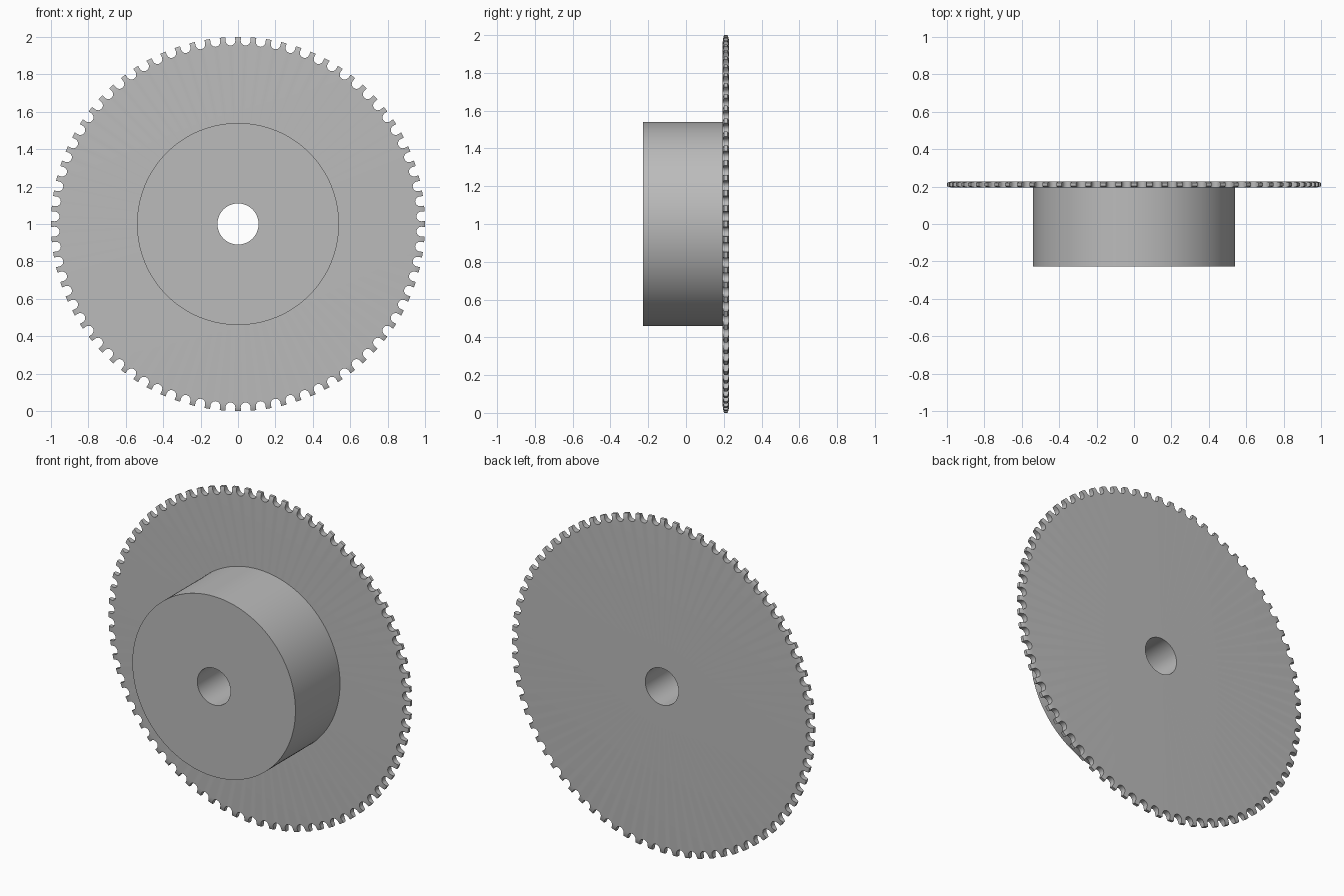
import bpy, bmesh
from math import sin, cos, pi, tau

TEETH = 76
CENTRE_Z = 1.0
BORE, HUB_R = 0.11, 0.54
FRONT, PLATE_FRONT, BACK = -0.228, 0.194, 0.228

if "Cube" in bpy.data.objects:
    bpy.data.objects.remove(bpy.data.objects["Cube"])

steel = bpy.data.materials.new("grey steel")
steel.use_nodes = True
colour = (0.5, 0.5, 0.5, 1)
steel.diffuse_color = colour
bsdf = next(n for n in steel.node_tree.nodes if n.type == 'BSDF_PRINCIPLED')
bsdf.inputs["Base Color"].default_value = colour


def make_object(name, bm):
    bmesh.ops.recalc_face_normals(bm, faces=bm.faces)
    mesh = bpy.data.meshes.new(name)
    bm.to_mesh(mesh)
    bm.free()
    mesh.materials.append(steel)
    obj = bpy.data.objects.new(name, mesh)
    bpy.context.collection.objects.link(obj)
    return obj


def lathe(name, profile, segments):
    """Turn a closed (radius, y) profile around the wheel axis."""
    bm = bmesh.new()
    rings = [[bm.verts.new((r * sin(tau * i / segments), y,
                            CENTRE_Z + r * cos(tau * i / segments)))
              for r, y in profile] for i in range(segments)]
    n = len(profile)
    for i in range(segments):
        a, b = rings[i], rings[(i + 1) % segments]
        for j in range(n):
            k = (j + 1) % n
            bm.faces.new((a[j], a[k], b[k], b[j]))
    return make_object(name, bm)


def notch_cutters(name):
    """One U-shaped prism per gap between teeth."""
    seat_r, seat_centre = 0.026, 0.981
    outline = [(seat_r * cos(a), seat_centre + seat_r * sin(a))
               for a in (pi + pi * s / 12 for s in range(13))]
    outline += [(seat_r, 1.05), (-seat_r, 1.05)]
    bm = bmesh.new()
    for tooth in range(TEETH):
        a = tau * (tooth + 0.5) / TEETH
        ends = [[bm.verts.new((t * cos(a) + r * sin(a), y,
                               CENTRE_Z + r * cos(a) - t * sin(a)))
                 for t, r in outline]
                for y in (PLATE_FRONT - 0.05, BACK + 0.05)]
        bm.faces.new(ends[0])
        bm.faces.new(ends[1][::-1])
        for j in range(len(outline)):
            k = (j + 1) % len(outline)
            bm.faces.new((ends[0][k], ends[0][j], ends[1][j], ends[1][k]))
    return make_object(name, bm)


# Plate with a rounded rim
middle, half = (PLATE_FRONT + BACK) / 2, (BACK - PLATE_FRONT) / 2
rim = [(0.958, 1.0), (0.975, 0.94), (0.99, 0.76), (1.0, 0.52)]
profile = [(BORE, PLATE_FRONT)]
profile += [(r, middle - half * f) for r, f in rim]
profile += [(r, middle + half * f) for r, f in reversed(rim)]
profile.append((BORE, BACK))
plate = lathe("toothed_plate", profile, TEETH * 4)

# Tooth gaps
cutter = notch_cutters("notch_cutter")
cutter.hide_render = True
cut = plate.modifiers.new("tooth gaps", 'BOOLEAN')
cut.operation = 'DIFFERENCE'
cut.solver = 'EXACT'
cut.object = cutter
bpy.context.view_layer.update()
bpy.context.view_layer.objects.active = plate
bpy.ops.object.modifier_apply(modifier=cut.name)
bpy.data.objects.remove(cutter)

# Hub on the front of the plate
hub = lathe("hub", [(BORE, FRONT), (HUB_R, FRONT),
                    (HUB_R, PLATE_FRONT), (BORE, PLATE_FRONT)], 128)

# Smooth round walls, crisp edges
bpy.ops.object.select_all(action='DESELECT')
for obj in (plate, hub):
    obj.select_set(True)
bpy.context.view_layer.objects.active = plate
bpy.ops.object.shade_smooth_by_angle(angle=pi / 6)
